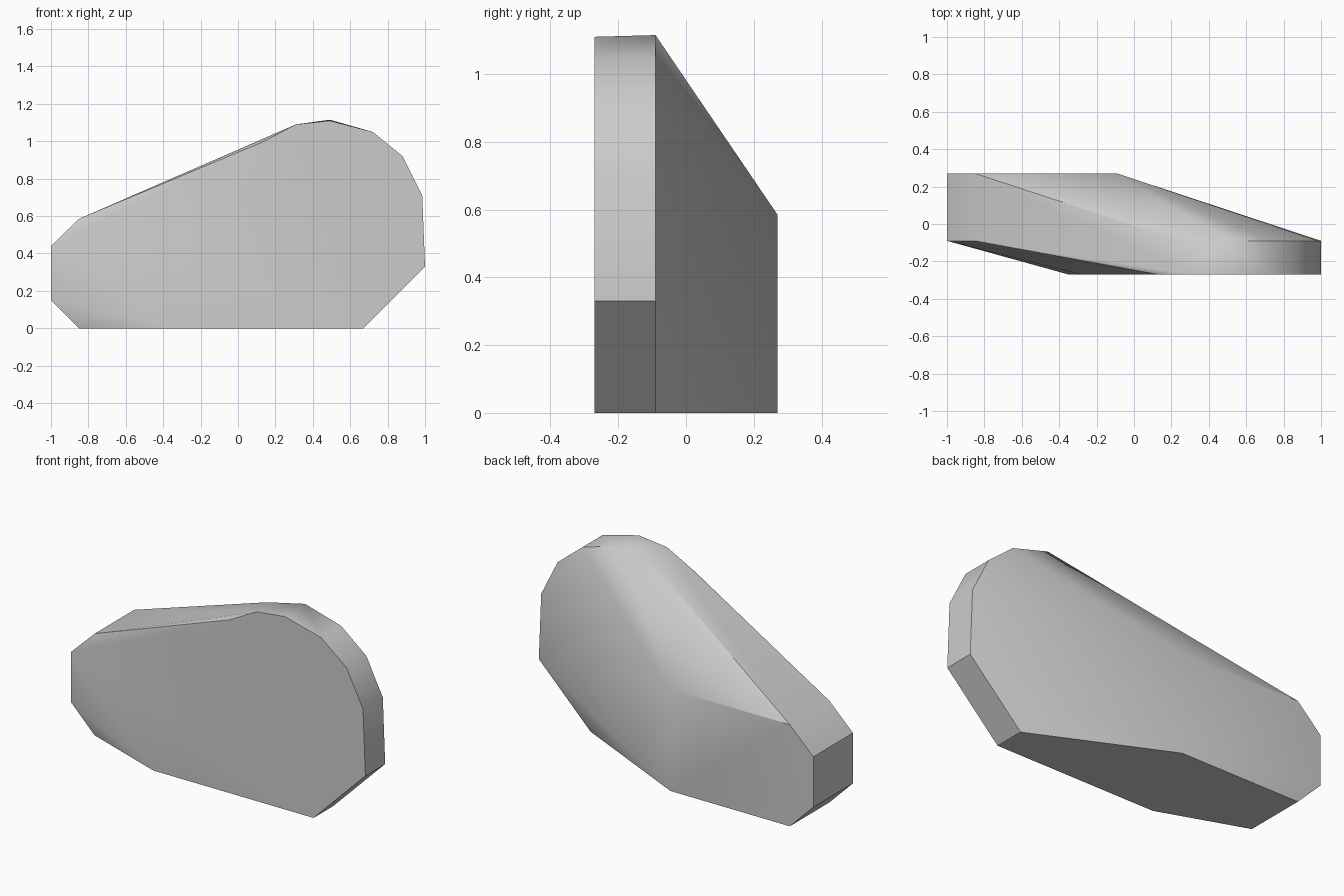
import bpy, bmesh, math

cube = bpy.data.objects.get("Cube")
if cube:
    bpy.data.objects.remove(cube, do_unlink=True)

FRONT, MIDDLE, BACK = -0.27, -0.09, 0.27


def flat_material(name, colour):
    mat = bpy.data.materials.new(name)
    mat.use_nodes = True
    mat.diffuse_color = colour
    mat.node_tree.nodes["Principled BSDF"].inputs["Base Color"].default_value = colour
    return mat


# Cross-sections as (x, z) points, shared between the depth layers
rounded_end = [(0.67, 0), (1, 0.33), (0.985, 0.71), (0.88, 0.92), (0.72, 1.05)]
narrow_end = [(-0.85, 0), (-1, 0.15), (-1, 0.44), (-0.85, 0.585)]
sections = {
    FRONT: rounded_end + [(0.49, 1.11), (0.31, 1.09), (0.13, 0.995),
                          (-0.28, 0.35), (-0.35, 0)],
    MIDDLE: rounded_end + [(0.49, 1.115), (0.25, 1.06)] + narrow_end,
    BACK: narrow_end + [(-0.09, 0.585), (-0.09, 0)],
}

# Faceted boulder body: one skin wrapped around the three sections
bm = bmesh.new()
for y, outline in sections.items():
    for x, z in outline:
        bm.verts.new((x, y, z))
bmesh.ops.convex_hull(bm, input=bm.verts[:])
bmesh.ops.delete(bm, geom=[v for v in bm.verts if not v.link_faces], context='VERTS')
bmesh.ops.dissolve_limit(bm, angle_limit=math.radians(0.5),
                         verts=bm.verts[:], edges=bm.edges[:])
bmesh.ops.recalc_face_normals(bm, faces=bm.faces[:])

mesh = bpy.data.meshes.new("boulder")
bm.to_mesh(mesh)
bm.free()
mesh.materials.append(flat_material("stone grey", (0.6, 0.6, 0.6, 1)))
boulder = bpy.data.objects.new("boulder", mesh)
bpy.context.collection.objects.link(boulder)

# Soft shading with crisp chamfers
bpy.ops.object.select_all(action='DESELECT')
boulder.select_set(True)
bpy.context.view_layer.objects.active = boulder
bpy.ops.object.shade_smooth_by_angle(angle=math.radians(30))
